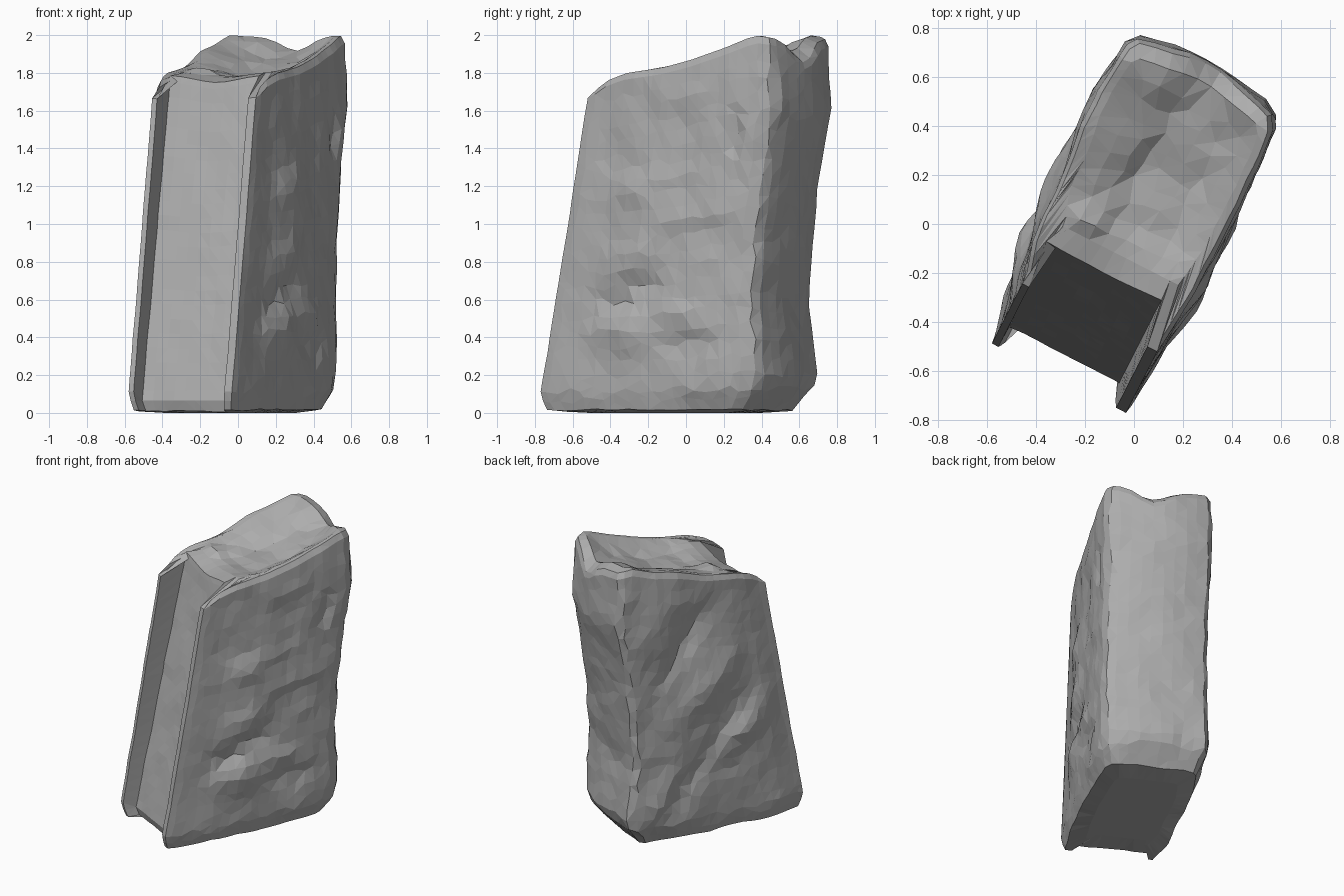
import bpy, bmesh, math, random
from mathutils import Vector, noise
from mathutils.geometry import delaunay_2d_cdt

cube = bpy.data.objects.get("Cube")
if cube:
    bpy.data.objects.remove(cube, do_unlink=True)
random.seed(4)
TURN = math.radians(27)          # the slab stands turned in plan


def lerp(a, b, q):
    return a + (b - a) * q


def curve(x, pts):
    """Piecewise linear lookup."""
    for (x0, y0), (x1, y1) in zip(pts, pts[1:]):
        if x <= x1:
            return lerp(y0, y1, max(0, (x - x0) / (x1 - x0)))
    return pts[-1][1]


# Profiles: s runs across the slab, t runs along its depth
RIM = [(-.45, 1.63), (-.41, 1.70), (-.33, 1.765), (-.2, 1.81), (.03, 1.84),
       (.2, 1.88), (.42, 1.95), (.58, 2.01), (.66, 2.0), (.76, 1.95)]
BACK = [(0, .57), (.2, .60), (.6, .56), (1.1, .60), (1.6, .68), (2, .67)]
RIGHT = [(0, .335), (.15, .345), (.4, .365), (.8, .355), (.93, .34), (1, .30)]
LEFT = [(0, .28), (.15, .325), (.4, .345), (.75, .37), (1, .345)]

# Lumps and hollows: t, z, length, breadth, tilt in degrees, height
RIGHT_LUMPS = [(-.15, .45, .16, .10, 0, .045), (-.17, .64, .2, .06, 20, -.04),
               (-.12, .85, .2, .1, 25, .03), (.2, .36, .16, .05, 0, -.025),
               (.2, .52, .16, .07, 0, .025), (.2, 1.07, .2, .06, 5, .02),
               (.15, .92, .2, .05, 5, -.02),
               (-.1, 1.2, .2, .08, 10, .025), (.45, 1.49, .1, .03, 75, -.04)]
LEFT_LUMPS = [(.15, .45, .45, .07, -50, -.035), (-.25, .72, .2, .11, -40, .05),
              (0, 1.12, .3, .12, -45, .04), (.2, 1.38, .32, .07, -56, -.045),
              (.4, .3, .2, .12, -45, .025), (.4, 1.6, .3, .1, -60, .02)]


def relief(t, z, lumps):
    h = 0
    for ct, cz, a, b, tilt, amp in lumps:
        c, s = math.cos(math.radians(tilt)), math.sin(math.radians(tilt))
        p = ((t - ct) * c + (z - cz) * s) / a
        q = ((z - cz) * c - (t - ct) * s) / b
        h += amp * math.exp(-p * p - q * q)
    return h


def rough(s, t, z):
    p = Vector((s, t, z))
    return .014 * noise.noise(p * 4) + .01 * noise.noise(p * 8)


def wall(kind, q, z):
    """Point on the outer wall, as (s, t)."""
    front, back = -.72 + .178 * z, curve(z, BACK)
    wear = .11
    if kind == "panel":
        s, t = lerp(-.25 - .015 * z, .25, q), -.622 + .22 * z
        t += .5 * rough(s, t, z)
        wear = .06
    elif kind == "flange":
        s, t = q, front + .3 * rough(q, 0, z)
    elif kind == "back":
        s = lerp(.28, -.345, q)
        t = back + .055 * math.sin(math.pi * q) * (.4 + z / 3.3) + rough(s, back, z)
    else:
        right = kind == "right"
        t = lerp(front, back, q)
        s = curve(q, RIGHT if right else LEFT)
        fade = min(1, q * 6)
        s += fade * (relief(t, z, RIGHT_LUMPS if right else LEFT_LUMPS) + rough(s, t, z))
        s = s if right else -s
    # worn lower edge, more so towards the back
    rear = max(0, t)
    k = 1 - (.08 + .18 * rear) * max(0, 1 - z / (wear + .1 * rear))
    return s * k, t * k


def rim_height(s, t):
    notch = .10 * math.exp(-((s - .04) / .13) ** 2 - ((t - .74) / .18) ** 2)
    lip = .04 * math.exp(-(s / .17) ** 2 - ((t + .2) / .12) ** 2)
    shoulder = .025 * math.exp(-((s + .35) / .15) ** 2 - ((t - .25) / .15) ** 2)
    return curve(t, RIM) - notch - lip + shoulder


# Columns around the plan, anticlockwise
SIDE, ENDS = 18, 8
columns = [("panel", i / ENDS) for i in range(ENDS + 1)]
columns += [("flange", .285), ("flange", .33)]
columns += [("right", lerp(.04, .98, i / SIDE)) for i in range(SIDE + 1)]
columns += [("back", lerp(.03, .96, i / ENDS)) for i in range(ENDS + 1)]
columns += [("left", lerp(.97, .04, i / SIDE)) for i in range(SIDE + 1)]
columns += [("flange", -.285), ("flange", -.255)]

bm = bmesh.new()


def add(s, t, z):
    c, n = math.cos(TURN), math.sin(TURN)
    return bm.verts.new((s * c + t * n, t * c - s * n, z))


def bridge(a, b):
    for i in range(len(a)):
        j = (i + 1) % len(a)
        bm.faces.new((a[i], a[j], b[j], b[i]))


# Height at which each column meets the rim
tops = []
for kind, q in columns:
    z = 1.75
    for _ in range(12):
        z = lerp(z, rim_height(*wall(kind, q, z)), .6)
    tops.append(z)

# Outer walls, drawn in a little at the rim
rings = []
levels = [0, .03, .06] + [lerp(.1, .98, i / 20) for i in range(21)] + [1]
for f in levels:
    ring = []
    for (kind, q), top in zip(columns, tops):
        z = lerp(.025, top, f)
        if kind in ("left", "right", "back") and 0 < f < .97:
            z += random.uniform(-.02, .02)
            q += random.uniform(-.012, .012)
        s, t = wall(kind, q, z)
        if f == 1 and kind in ("left", "right", "back"):
            s, t = s * .95, t * .98
        if f == 0:
            z += rough(s, t, 3)
        ring.append(add(s, t, z))
    rings.append(ring)

# Inner edge of the rim
LIP, REAR = -.14, .61
inner = []
for (kind, q), top in zip(columns, tops):
    s, t = wall(kind, q, top)
    if kind in ("panel", "flange"):
        t = LIP
    else:
        t = max(LIP, lerp(LIP, REAR, (t + .43) / 1.11))
    inner.append((s * .86, t))
rings.append([add(s, t, rim_height(s, t)) for s, t in inner])

for lower, upper in zip(rings, rings[1:]):
    bridge(lower, upper)

# Broken hollow of the top: scattered points inside the rim, triangulated
STEP = .075
scatter = [(-.21 + STEP * i + random.uniform(-.02, .02),
            LIP + .07 + STEP * j + random.uniform(-.02, .02))
           for i in range(7) for j in range(9)]
points = [Vector(p) for p in inner + scatter]
count = len(inner)
loop = [(i, (i + 1) % count) for i in range(count)]
flat, _, tris, source, _, _ = delaunay_2d_cdt(points, loop, [], 1, 1e-5)
top_verts = []
for p, origin in zip(flat, source):
    if origin and origin[0] < count:
        top_verts.append(rings[-1][origin[0]])
        continue
    s, t = p
    edge = min(.29 - abs(s), t - LIP, REAR + .02 - t)
    dip = .08 * min(1, max(.1, edge / .12)) * min(1, max(.35, (t + .3) * 2))
    step = .035 * min(1, max(0, (-s - .08) / .05))
    top_verts.append(add(s, t, rim_height(s, t) - dip + step + 1.2 * rough(s * 1.5, t * 1.5, 5)))
for tri in tris:
    bm.faces.new([top_verts[i] for i in tri])

# Underside
under = [bm.verts.new((v.co.x * .7, v.co.y * .7, .012)) for v in rings[0]]
bridge(under, rings[0])
bm.faces.new(list(reversed(under)))

# Seat on the ground and centre
low = min(v.co.z for v in bm.verts)
mid = [(min(v.co[a] for v in bm.verts) + max(v.co[a] for v in bm.verts)) / 2 for a in (0, 1)]
bmesh.ops.translate(bm, verts=bm.verts[:], vec=(-mid[0], -mid[1], -low))
bmesh.ops.triangulate(bm, faces=bm.faces[:])
bmesh.ops.recalc_face_normals(bm, faces=bm.faces[:])

mesh = bpy.data.meshes.new("stone_slab")
bm.to_mesh(mesh)
bm.free()
slab = bpy.data.objects.new("stone_slab", mesh)
bpy.context.collection.objects.link(slab)

# Stone colour
stone = bpy.data.materials.new("grey_stone")
stone.use_nodes = True
colour = (.42, .42, .42, 1)
stone.diffuse_color = colour
stone.node_tree.nodes["Principled BSDF"].inputs["Base Color"].default_value = colour
mesh.materials.append(stone)
